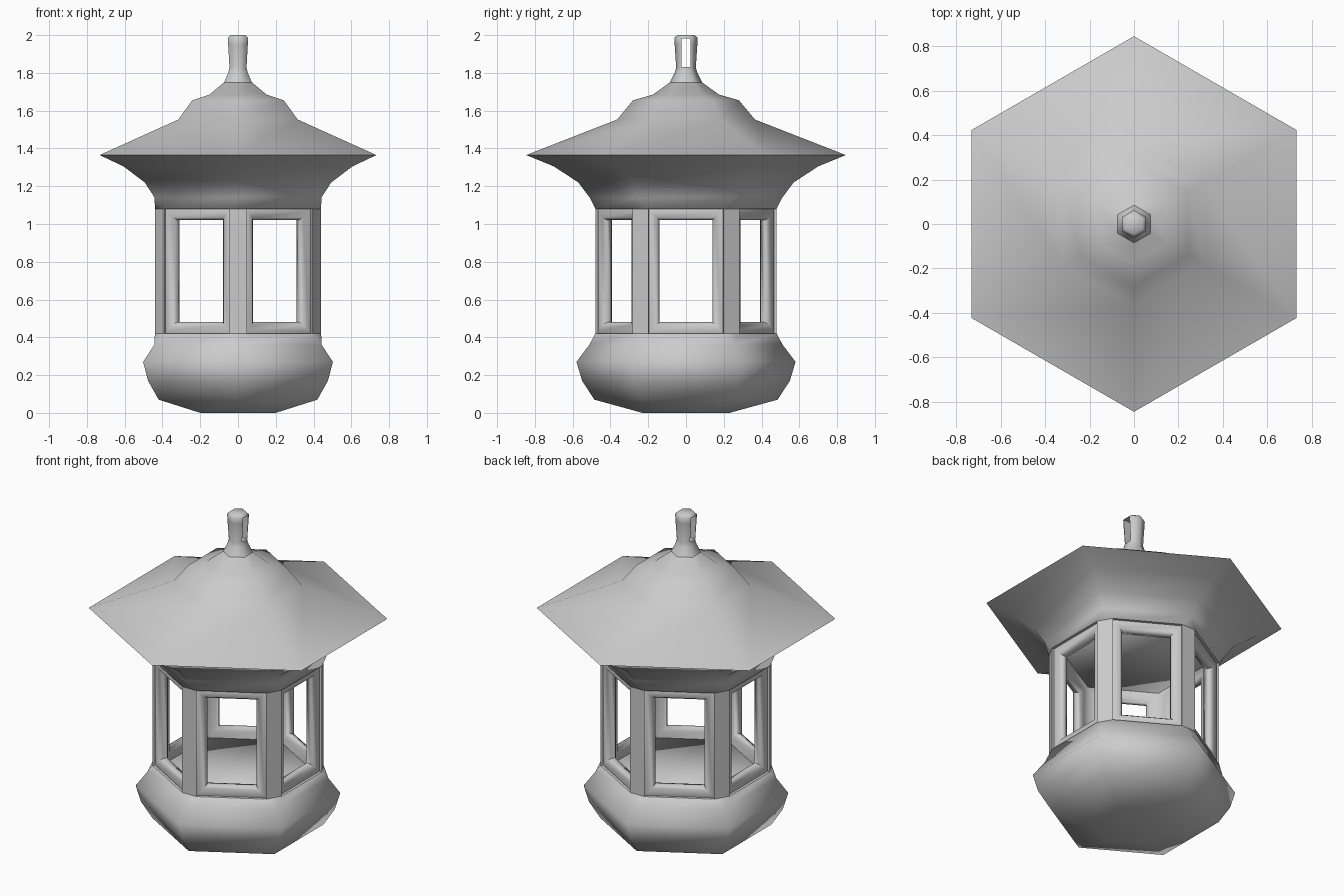
import bpy, bmesh
from math import radians, sin, cos, tan, pi, sqrt

if "Cube" in bpy.data.objects:
    bpy.data.objects.remove(bpy.data.objects["Cube"])


def ring(bm, r, z, cut=0.0):
    """Hexagon ring as 12 points; cut = how far each corner is trimmed along its sides."""
    verts = []
    for k in range(6):
        a = radians(60 * k)
        ap = r * sqrt(3) / 2
        half = r / 2 - cut
        for t in (-half, half):
            verts.append(bm.verts.new((ap * cos(a) - t * sin(a), ap * sin(a) + t * cos(a), z)))
    return verts


def finish(bm, name, angle=65):
    bmesh.ops.remove_doubles(bm, verts=bm.verts, dist=0.0005)
    bmesh.ops.recalc_face_normals(bm, faces=bm.faces)
    me = bpy.data.meshes.new(name)
    bm.to_mesh(me)
    bm.free()
    ob = bpy.data.objects.new(name, me)
    bpy.context.collection.objects.link(ob)
    bpy.ops.object.select_all(action='DESELECT')
    bpy.context.view_layer.objects.active = ob
    ob.select_set(True)
    bpy.ops.object.shade_smooth_by_angle(angle=radians(angle))
    return ob


def loft(name, profile):
    """Stack of hexagon rings (radius, z, corner cut), closed at both ends."""
    bm = bmesh.new()
    rings = [ring(bm, *p) for p in profile]
    for lo, hi in zip(rings, rings[1:]):
        for i in range(12):
            j = (i + 1) % 12
            bm.faces.new((lo[i], lo[j], hi[j], hi[i]))
    bm.faces.new(rings[0][::-1])
    bm.faces.new(rings[-1])
    return finish(bm, name)


R, CUT, Z0, Z1 = 0.508, 0.056, 0.42, 1.08

# Bowl-shaped base, its top is the floor of the chamber
loft("base", [(0.23, 0, 0), (0.485, 0.07, 0), (0.55, 0.17, 0), (0.58, 0.27, 0),
              (0.512, 0.36, 0), (R, Z0, CUT)])

# Flared eaves and tiered roof, its underside is the ceiling
loft("roof", [(R, Z1, CUT), (0.51, 1.14, 0), (0.57, 1.22, 0), (0.70, 1.305, 0),
              (0.846, 1.365, 0), (0.365, 1.553, 0), (0.28, 1.655, 0),
              (0.175, 1.685, 0), (0.085, 1.75, 0)])

# Finial with a slot through it
finial = loft("finial", [(0.085, 1.75, 0), (0.06, 1.80, 0), (0.052, 1.828, 0),
                         (0.06, 1.95, 0), (0.062, 1.985, 0), (0.045, 2.0, 0)])
bpy.ops.mesh.primitive_cube_add(size=1, location=(0, 0, 1.906))
slot = bpy.context.object
slot.name = "slot_cutter"
slot.scale = (0.4, 0.05, 0.152)
slot.hide_render = True
mod = finial.modifiers.new("slot", 'BOOLEAN')
mod.object = slot
mod.solver = 'EXACT'
bpy.context.view_layer.objects.active = finial
bpy.ops.object.modifier_apply(modifier=mod.name)
bpy.data.objects.remove(slot)

# Six window panels with moulded frames, joined by flat corner posts
# each step: half width, bottom, top, distance from the axis
ap = R * sqrt(3) / 2
w = R / 2 - CUT
steps = [(w, Z0, Z1, ap), (w - 0.001, Z0 + 0.001, Z1 - 0.001, 0.425),
         (0.185, 0.435, 1.065, 0.43), (0.155, 0.465, 1.035, 0.422),
         (0.14, 0.48, 1.02, 0.40), (0.14, 0.48, 1.02, 0.375),
         (0.16, 0.46, 1.04, 0.36), (0.35 * tan(pi / 6), Z0, Z1, 0.35)]
bm = bmesh.new()
outer = []
for k in range(6):
    a = radians(60 * k)
    frames = []
    for h, lo, hi, d in steps:
        frames.append([bm.verts.new((d * cos(a) - t * sin(a), d * sin(a) + t * cos(a), z))
                       for t, z in ((-h, lo), (h, lo), (h, hi), (-h, hi))])
    for f, g in zip(frames, frames[1:]):
        for i in range(4):
            j = (i + 1) % 4
            bm.faces.new((f[i], f[j], g[j], g[i]))
    outer.append(frames[0])
for k in range(6):
    p, q = outer[k], outer[(k + 1) % 6]
    bm.faces.new((p[1], q[0], q[3], p[2]))
finish(bm, "window_walls")
